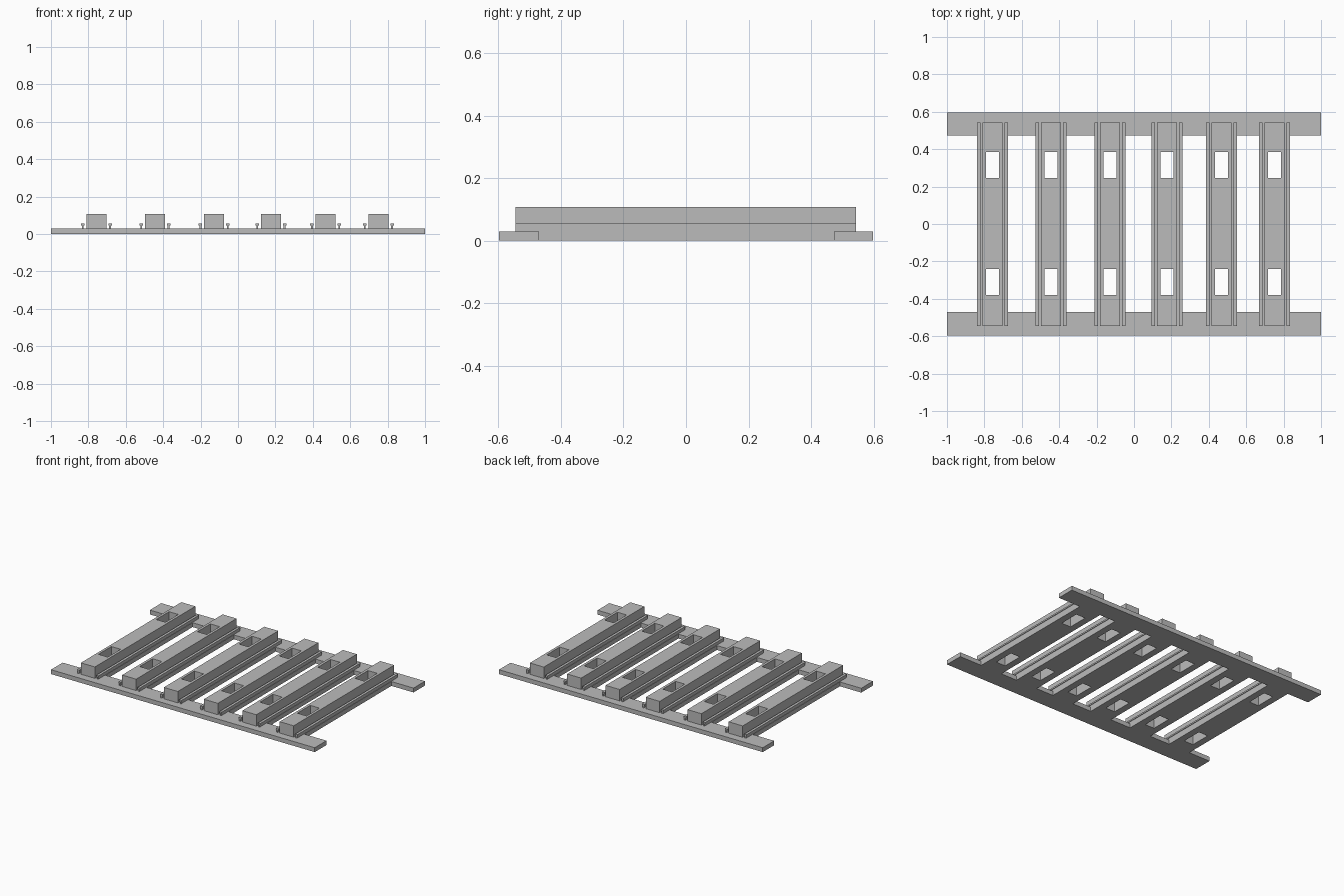
import bpy
import bmesh

cube = bpy.data.objects.get("Cube")
if cube:
    bpy.data.objects.remove(cube, do_unlink=True)

grey = bpy.data.materials.new("plain grey")
grey.use_nodes = True
colour = (0.5, 0.5, 0.5, 1)
grey.diffuse_color = colour
grey.node_tree.nodes["Principled BSDF"].inputs["Base Color"].default_value = colour

HOLES_Y = (-0.38, -0.24, 0.245, 0.385)
HOLE_X = 0.035
BAR_ENDS = (-0.545, 0.543)
FRONT_EDGE, BACK_EDGE = -0.47, 0.473
STRIP_TOP, LIP_TOP, BAR_TOP = 0.03, 0.055, 0.108
SLATS = (-0.757, -0.444, -0.128, 0.176, 0.468, 0.751)


def slab(name, xs, ys, z0, z1, holed=False):
    """Extruded grid; when holed, the middle column is open at two cells."""
    bm = bmesh.new()
    grid = [[bm.verts.new((x, y, z0)) for y in ys] for x in xs]
    for i in range(len(xs) - 1):
        for j in range(len(ys) - 1):
            if holed and i == 1 and j in (1, 3):
                continue
            bm.faces.new((grid[i][j], grid[i + 1][j], grid[i + 1][j + 1], grid[i][j + 1]))
    top = bmesh.ops.extrude_face_region(bm, geom=bm.faces[:])["geom"]
    bmesh.ops.translate(bm, vec=(0, 0, z1 - z0),
                        verts=[v for v in top if isinstance(v, bmesh.types.BMVert)])
    bmesh.ops.recalc_face_normals(bm, faces=bm.faces[:])
    mesh = bpy.data.meshes.new(name)
    bm.to_mesh(mesh)
    bm.free()
    mesh.materials.append(grey)
    obj = bpy.data.objects.new(name, mesh)
    bpy.context.collection.objects.link(obj)
    return obj


def holed_slab(name, x, half_width, ends, z0, z1):
    xs = [x + d for d in (-half_width, -HOLE_X, HOLE_X, half_width)]
    return slab(name, xs, (ends[0], *HOLES_Y, ends[1]), z0, z1, holed=True)


# Long cross strips at front and back
slab("front_strip", (-1, 1), (-0.597, FRONT_EDGE), 0, STRIP_TOP)
slab("back_strip", (-1, 1), (BACK_EDGE, 0.597), 0, STRIP_TOP)

# Each slat: base plate, raised bar, and a T-shaped lip on each side
for n, x in enumerate(SLATS, 1):
    holed_slab(f"base_plate_{n}", x, 0.081, (FRONT_EDGE, BACK_EDGE), 0, STRIP_TOP)
    holed_slab(f"raised_bar_{n}", x, 0.053, BAR_ENDS, STRIP_TOP, BAR_TOP)
    for side, s in (("left", 1), ("right", -1)):
        lip = x + s * 0.073
        slab(f"{side}_lip_web_{n}", (lip - 0.005, lip + 0.005), BAR_ENDS, STRIP_TOP, 0.045)
        slab(f"{side}_lip_head_{n}", (lip - 0.009, lip + 0.009), BAR_ENDS, 0.045, LIP_TOP)
